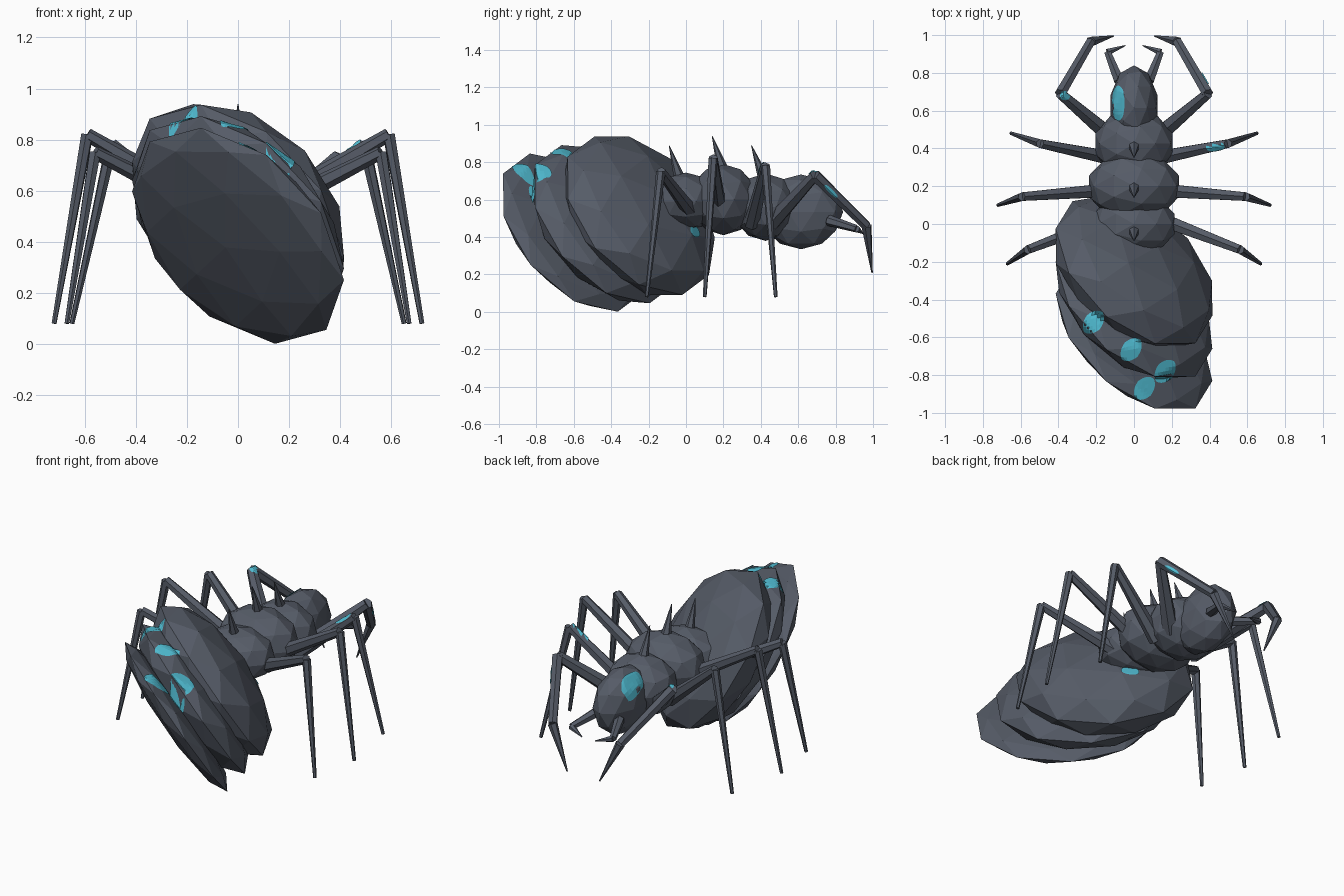
import bpy, bmesh
from math import radians
from mathutils import Vector, Matrix
from mathutils.bvhtree import BVHTree

if "Cube" in bpy.data.objects:
    bpy.data.objects.remove(bpy.data.objects["Cube"])


def material(name, rgb):
    m = bpy.data.materials.new(name)
    m.use_nodes = True
    m.diffuse_color = (*rgb, 1)
    m.node_tree.nodes["Principled BSDF"].inputs["Base Color"].default_value = (*rgb, 1)
    return m


SLATE = material("slate_shell", (0.092, 0.106, 0.136))
CYAN = material("cyan_crystal", (0.08, 0.50, 0.64))
surface = {}


def finish(bm, name, mat=SLATE):
    bmesh.ops.recalc_face_normals(bm, faces=bm.faces)
    surface[name] = BVHTree.FromBMesh(bm)
    mesh = bpy.data.meshes.new(name)
    bm.to_mesh(mesh)
    bm.free()
    mesh.materials.append(mat)
    ob = bpy.data.objects.new(name, mesh)
    bpy.context.collection.objects.link(ob)


def faceted_ball(name, centre, shape):
    bm = bmesh.new()
    bmesh.ops.create_icosphere(bm, subdivisions=2, radius=1,
                               matrix=Matrix.Translation(centre) @ shape)
    finish(bm, name)


def add_taper(bm, a, b, r1, r2):
    a, b = Vector(a), Vector(b)
    turn = (b - a).to_track_quat('Z', 'Y').to_matrix().to_4x4()
    bmesh.ops.create_cone(bm, cap_ends=True, segments=6, radius1=r1, radius2=r2,
                          depth=(b - a).length,
                          matrix=Matrix.Translation((a + b) / 2) @ turn)


def limb(name, points, radii):
    # each segment has its own start and end radius
    bm = bmesh.new()
    for a, b, (r1, r2) in zip(points, points[1:], radii):
        add_taper(bm, a, b, r1, r2)
    finish(bm, name)


def patch(name, part, origin, ray, u, v, n=6):
    # thin plate laid on the outermost surface of the parts whose names start with part
    bm = bmesh.new()
    ray, u, v = Vector(ray).normalized(), Vector(u), Vector(v)
    trees = [tree for key, tree in surface.items() if key.startswith(part)]
    grid = {}
    for i in range(n + 1):
        for j in range(n + 1):
            s, t = 2 * i / n - 1, 2 * j / n - 1
            start = Vector(origin) + u * s * (1 - 0.25 * t * t) + v * t * (1 - 0.25 * s * s)
            hits = [h for h in (tree.ray_cast(start, ray) for tree in trees) if h[0]]
            if hits:
                grid[i, j] = bm.verts.new(min(hits, key=lambda h: h[3])[0] - ray * 0.006)
    for i in range(n):
        for j in range(n):
            keys = [(i, j), (i + 1, j), (i + 1, j + 1), (i, j + 1)]
            if all(k in grid for k in keys):
                bm.faces.new([grid[k] for k in keys])
    finish(bm, name, CYAN)


# Abdomen: three slanted discs stepping backwards, each flatter than the last
axis = Vector((0.57, 0.62, 0.54)).normalized()
rim_top = (Vector((0, 0, 1)) - axis * axis.z).normalized()
rim_top.rotate(Matrix.Rotation(radians(6), 3, axis))
slant = Matrix((rim_top.cross(axis), rim_top, axis)).transposed().to_4x4()
for name, y, z, thick in (("front", -0.255, 0.514, 0.22), ("middle", -0.43, 0.469, 0.15),
                          ("rear", -0.6, 0.424, 0.085)):
    faceted_ball("abdomen_" + name, (0, y, z), slant @ Matrix.Diagonal((0.505, 0.505, thick, 1)))

# Thorax segments and head
for name, centre, radii in (
        ("thorax_rear", (0, 0.0, 0.59), (0.225, 0.175, 0.155)),
        ("thorax_middle", (0, 0.2, 0.6), (0.25, 0.185, 0.19)),
        ("thorax_front", (0, 0.425, 0.56), (0.215, 0.18, 0.18)),
        ("head", (0, 0.615, 0.535), (0.13, 0.225, 0.2))):
    faceted_ball(name, centre, Matrix.Diagonal((*radii, 1)))

# Back spines
for name, base, tip in (("rear", (-0.03, 0.7), (-0.09, 0.89)),
                        ("middle", (0.2, 0.75), (0.14, 0.94)),
                        ("front", (0.42, 0.7), (0.35, 0.89))):
    limb("spine_" + name, [(0, *base), (0, *tip)], [(0.033, 0.002)])

# Mirrored limbs
WALK = [(0.042, 0.026), (0.025, 0.01)]
LIMBS = {
    "rear_leg": ([(0.13, 0.03, 0.53), (0.56, -0.135, 0.75), (0.67, -0.21, 0.08)], WALK),
    "middle_leg": ([(0.13, 0.18, 0.55), (0.59, 0.145, 0.82), (0.72, 0.1, 0.08)], WALK),
    "front_leg": ([(0.13, 0.35, 0.47), (0.495, 0.425, 0.78), (0.65, 0.48, 0.08)], WALK),
    "foreleg": ([(0.12, 0.46, 0.48), (0.39, 0.69, 0.73), (0.23, 0.965, 0.46),
                 (0.11, 0.995, 0.21)], [(0.048, 0.03), (0.032, 0.027), (0.028, 0.004)]),
    "mandible": ([(0.08, 0.76, 0.49), (0.14, 0.91, 0.445), (0.045, 0.945, 0.42)],
                 [(0.03, 0.02), (0.02, 0.003)]),
}
for name, (points, radii) in LIMBS.items():
    for side, label in ((1, "left_"), (-1, "right_")):
        limb(label + name, [(side * x, y, z) for x, y, z in points], radii)

# Cyan patches
DOWN = (0, 0, -1)
for k, (x, y) in enumerate(((-0.215, -0.52), (-0.015, -0.665), (0.165, -0.78), (0.055, -0.87))):
    patch(f"crystal_{k + 1}", "abdomen", (x, y, 2), DOWN, (0.055, 0.01, 0), (0.01, 0.06, 0))
patch("under_crystal", "abdomen_front", (0.645, 0.625, 0.43), (-1, -1, 0),
      (-0.035, 0.035, 0), (0, 0, 0.03))
patch("head_crystal", "head", (-0.083, 0.64, 2), DOWN, (0.033, 0, 0), (0, 0.093, 0))
patch("front_leg_crystal", "left_front_leg", (0.43, -0.14, 1.59), (0, 0.55, -0.83),
      (0.05, 0.01, 0.02), (0, 0.025, 0.017))
patch("right_foreleg_crystal", "right_foreleg", (-0.365, 0.68, 2), DOWN,
      (0.027, 0, 0), (0, 0.025, 0))
patch("left_foreleg_crystal", "left_foreleg", (2, 0.775, 0.645), (-1, 0, 0),
      (0, 0.035, -0.034), (0, 0.008, 0.008))
